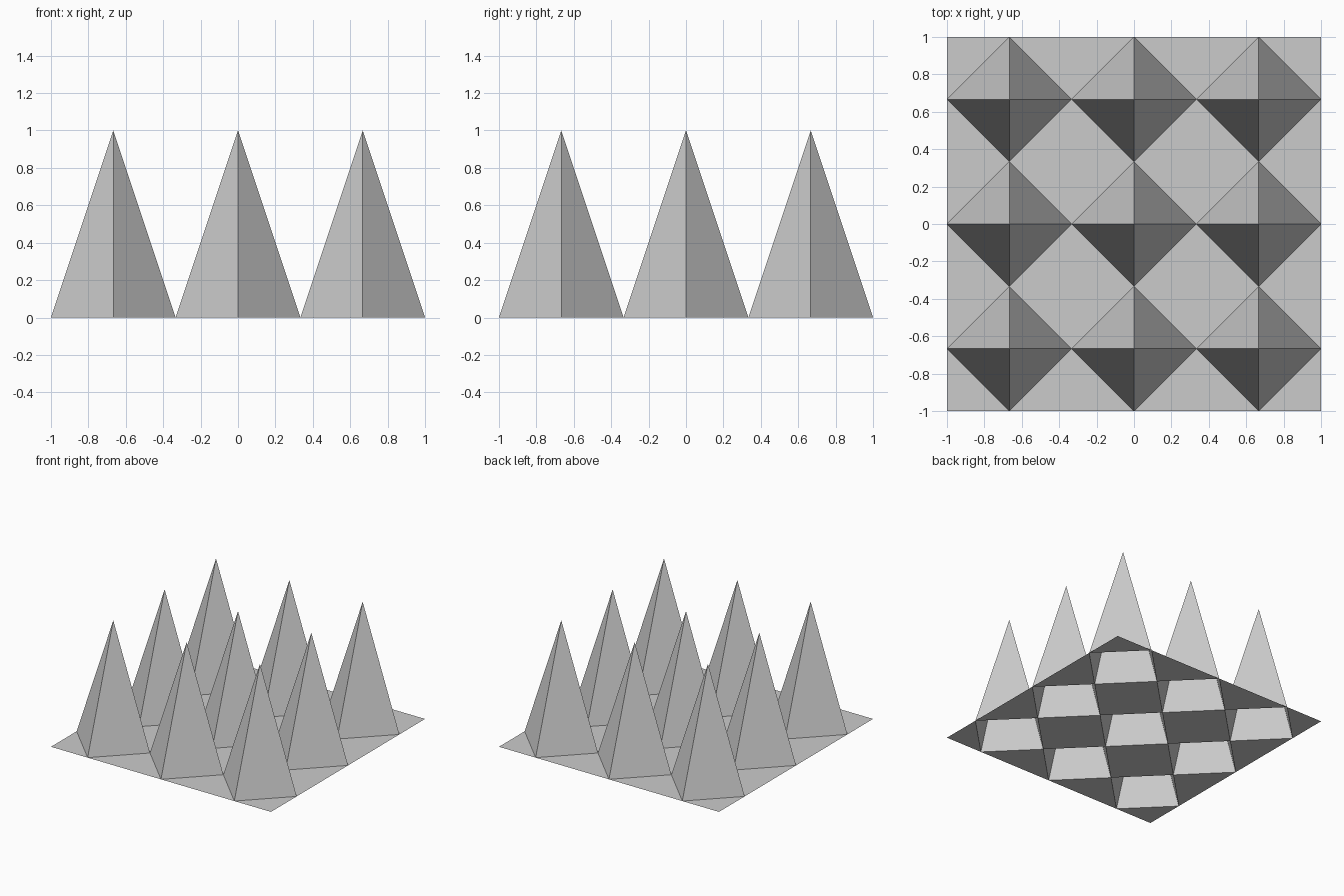
import bpy, bmesh

if "Cube" in bpy.data.objects:
    bpy.data.objects.remove(bpy.data.objects["Cube"])

N = 3            # spikes per side
S = 1.0 / N      # half pitch
H = 1.0          # spike height


def add_face(bm, pts):
    """Add one polygon, dropping repeated points."""
    pts = list(dict.fromkeys(pts))
    bm.faces.new([bm.verts.new(p) for p in pts])


def make_object(name, bm):
    bmesh.ops.remove_doubles(bm, verts=bm.verts, dist=1e-5)
    mesh = bpy.data.meshes.new(name)
    bm.to_mesh(mesh)
    bm.free()
    bpy.context.collection.objects.link(bpy.data.objects.new(name, mesh))


def diamond(i, j):
    """Counter-clockwise diamond around a lattice point, clamped to the square."""
    clamp = lambda k: min(max(k, 0), 2 * N)
    return [(clamp(i + a) * S - 1, clamp(j + b) * S - 1, 0)
            for a, b in ((1, 0), (0, 1), (-1, 0), (0, -1))]


bm = bmesh.new()

# flat floor: diamonds between spikes, triangles at edges and corners
for i in range(0, 2 * N + 1, 2):
    for j in range(0, 2 * N + 1, 2):
        add_face(bm, diamond(i, j))

# hollow four-sided spikes, open underneath
for i in range(1, 2 * N, 2):
    for j in range(1, 2 * N, 2):
        base = diamond(i, j)
        apex = (i * S - 1, j * S - 1, H)
        for k in range(4):
            add_face(bm, [base[k], base[(k + 1) % 4], apex])

make_object("spiked_sheet", bm)
